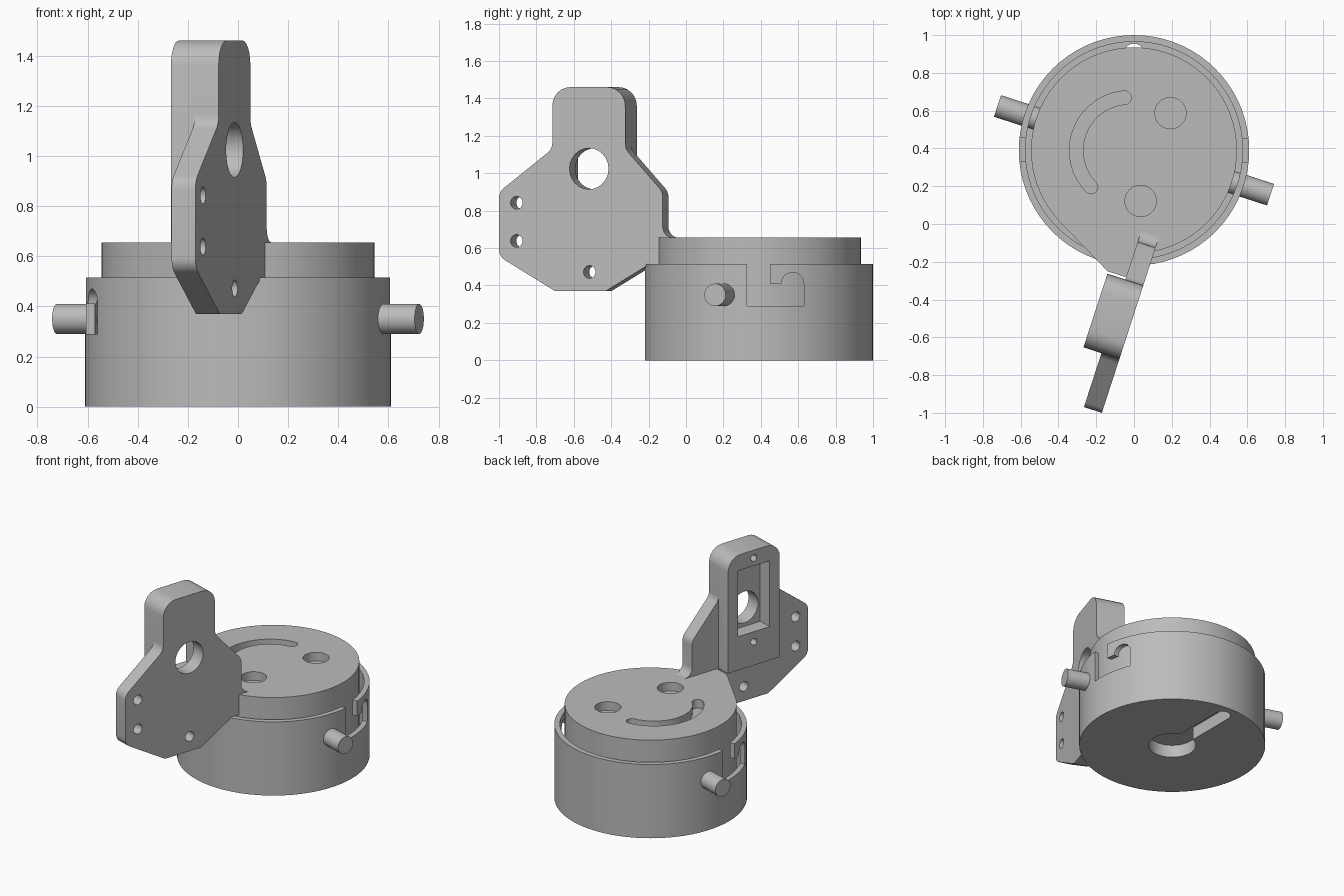
import bpy, bmesh, math
from math import cos, sin, pi, radians
from mathutils import Matrix, Vector

cube = bpy.data.objects.get("Cube")
if cube:
    bpy.data.objects.remove(cube, do_unlink=True)

gray = bpy.data.materials.new("plain gray")
gray.use_nodes = True
COLOR = (0.5, 0.5, 0.5, 1)
gray.diffuse_color = COLOR
gray.node_tree.nodes["Principled BSDF"].inputs["Base Color"].default_value = COLOR

AXIS = Vector((0, 0.39, 0))      # centre of the round body
TWIST = radians(-18)             # turn of the lid assembly


def frame(origin, a, b):
    """Matrix with local x along a, y along b and z along their cross product."""
    a, b = Vector(a), Vector(b)
    m = Matrix((a, b, a.cross(b))).transposed().to_4x4()
    return Matrix.Translation(origin) @ m


def prism(name, outline, z0, z1, matrix=None):
    bm = bmesh.new()
    face = bm.faces.new([bm.verts.new((x, y, z0)) for x, y in outline])
    ext = bmesh.ops.extrude_face_region(bm, geom=[face])["geom"]
    verts = [v for v in ext if isinstance(v, bmesh.types.BMVert)]
    bmesh.ops.translate(bm, verts=verts, vec=(0, 0, z1 - z0))
    bmesh.ops.recalc_face_normals(bm, faces=bm.faces)
    if matrix:
        bm.transform(matrix)
    mesh = bpy.data.meshes.new(name)
    bm.to_mesh(mesh)
    bm.free()
    mesh.materials.append(gray)
    ob = bpy.data.objects.new(name, mesh)
    bpy.context.collection.objects.link(ob)
    return ob


def arc(cx, cy, r, a0, a1, n):
    angles = [radians(a0 + (a1 - a0) * i / n) for i in range(n + 1)]
    return [(cx + r * cos(a), cy + r * sin(a)) for a in angles]


def circle(cx, cy, r, n=32):
    return arc(cx, cy, r, 0, 360, n)[:-1]


def rounded(corners, n=6):
    """Polygon from (x, y, fillet radius) corners."""
    out = []
    for i, (x, y, r) in enumerate(corners):
        p = Vector((x, y))
        if r == 0:
            out.append((x, y))
            continue
        d0 = (Vector(corners[i - 1][:2]) - p).normalized()
        d1 = (Vector(corners[(i + 1) % len(corners)][:2]) - p).normalized()
        half = d0.angle(d1) / 2
        centre = p + (d0 + d1).normalized() * r / sin(half)
        s = p + d0 * r / math.tan(half) - centre
        e = p + d1 * r / math.tan(half) - centre
        turn = math.atan2(s.x * e.y - s.y * e.x, s.dot(e))
        for k in range(n + 1):
            a = turn * k / n
            out.append((centre.x + s.x * cos(a) - s.y * sin(a),
                        centre.y + s.x * sin(a) + s.y * cos(a)))
    return out


def boolean(ob, tool, op="DIFFERENCE"):
    tool.hide_render = True
    mod = ob.modifiers.new("cut", "BOOLEAN")
    mod.operation, mod.object, mod.solver = op, tool, "EXACT"
    bpy.context.view_layer.objects.active = ob
    bpy.ops.object.modifier_apply(modifier=mod.name)
    bpy.data.objects.remove(tool, do_unlink=True)


def smooth(ob):
    bpy.ops.object.select_all(action="DESELECT")
    ob.select_set(True)
    bpy.context.view_layer.objects.active = ob
    bpy.ops.object.shade_smooth_by_angle(angle=radians(30))


body = Matrix.Translation(AXIS)

# Base cup with a keyhole in its floor
base = prism("base_cup", circle(0, 0, 0.61, 72), 0, 0.515, body)
boolean(base, prism("cup_cavity", circle(0, 0, 0.575, 72), 0.09, 0.7, body))
mouth = math.degrees(math.asin(0.055 / 0.155))
keyhole = arc(0, 0, 0.155, 90 + mouth, 450 - mouth, 32) + arc(0, 0.51, 0.055, 0, 180, 10)
boolean(base, prism("keyhole", keyhole, -0.1, 0.2, body))

# Hooked bayonet slots on both sides of the cup wall
hook = [(-0.065, 0.6), (-0.065, 0.29), (0.24, 0.29)]
hook += arc(0.18, 0.41, 0.06, 0, 180, 12) + [(0.06, 0.41), (0.06, 0.6)]
side = frame((0, 0, 0), (0, 1, 0), (0, 0, 1))
for turn in (0, pi):
    place = body @ Matrix.Rotation(turn, 4, "Z") @ side
    boolean(base, prism("bayonet_slot", hook, 0.4, 0.8, place))
smooth(base)

# Inner lid with a web reaching out to the bracket
lid = prism("lid", circle(0, 0, 0.545, 72), 0.09, 0.655, body)
web = [(-0.392, 0.011), (-0.14, -0.25), (-0.045, -0.281), (0.09, -0.05), (0, 0.2)]
boolean(lid, prism("web", web, 0.515, 0.655), "UNION")

# Blind holes and curved groove in the lid top
for x, y in ((0.193, 0.587), (0.035, 0.122)):
    boolean(lid, prism("lid_hole", circle(x, y, 0.083), 0.595, 0.8))
gx, gy, gr, gw = -0.026, 0.39, 0.28, 0.036
start, end = 95, 224
tip = [(gx + gr * cos(radians(a)), gy + gr * sin(radians(a))) for a in (start, end)]
groove = arc(gx, gy, gr + gw, start, end, 24)
groove += arc(*tip[1], gw, end, end + 180, 8)[1:-1]
groove += arc(gx, gy, gr - gw, end, start, 24)
groove += arc(*tip[0], gw, start + 180, start + 360, 8)[1:-1]
boolean(lid, prism("groove", groove, 0.595, 0.8))
smooth(lid)

# Bayonet pins
out = Vector((cos(TWIST), sin(TWIST), 0))
for name, s in (("left_pin", 1), ("right_pin", -1)):
    place = frame(AXIS + Vector((0, 0, 0.35)), (-s * out.y, s * out.x, 0), (0, 0, 1))
    smooth(prism(name, circle(0, 0, 0.06), 0.52, 0.76, place))

# Upright bracket plate: local x runs inward, y up, z out of the flat side
mount = frame((-0.17, -1.0, 0), (-out.y, out.x, 0), (0, 0, 1))
plate = rounded([
    (0.315, 0.37, 0.03), (0.6, 0.37, 0.03), (0.845, 0.513, 0), (0.92, 0.513, 0),
    (0.985, 0.62, 0), (0.985, 0.655, 0), (0.92, 0.655, 0.06), (0.92, 0.9, 0.07),
    (0.71, 1.13, 0.07), (0.71, 1.46, 0.1), (0.3, 1.46, 0.1), (0.3, 1.13, 0.07),
    (0, 0.9, 0.07), (0, 0.555, 0.07)])
bracket = prism("bracket", plate, -0.1, 0, mount)

# Thick housing on the back of the bracket, with a window pocket
box = rounded([(0.3, 0.655, 0), (0.71, 0.655, 0), (0.71, 1.46, 0.1), (0.3, 1.46, 0.1)])
boolean(bracket, prism("housing", box, -0.2, -0.1, mount), "UNION")
window = [(0.38, 0.89), (0.63, 0.89), (0.63, 1.35), (0.38, 1.35)]
boolean(bracket, prism("window", window, -0.3, -0.1, mount))

# Shaft hole, mounting holes and blind screw holes
holes = [(0.506, 1.024, 0.11, 0.1), (0.099, 0.842, 0.034, 0.1),
         (0.099, 0.638, 0.034, 0.1), (0.509, 0.472, 0.034, 0.1),
         (0.505, 0.82, 0.023, -0.1), (0.505, 1.405, 0.023, -0.1)]
for u, v, r, top in holes:
    boolean(bracket, prism("hole", circle(u, v, r, 24), -0.3, top, mount))
smooth(bracket)
